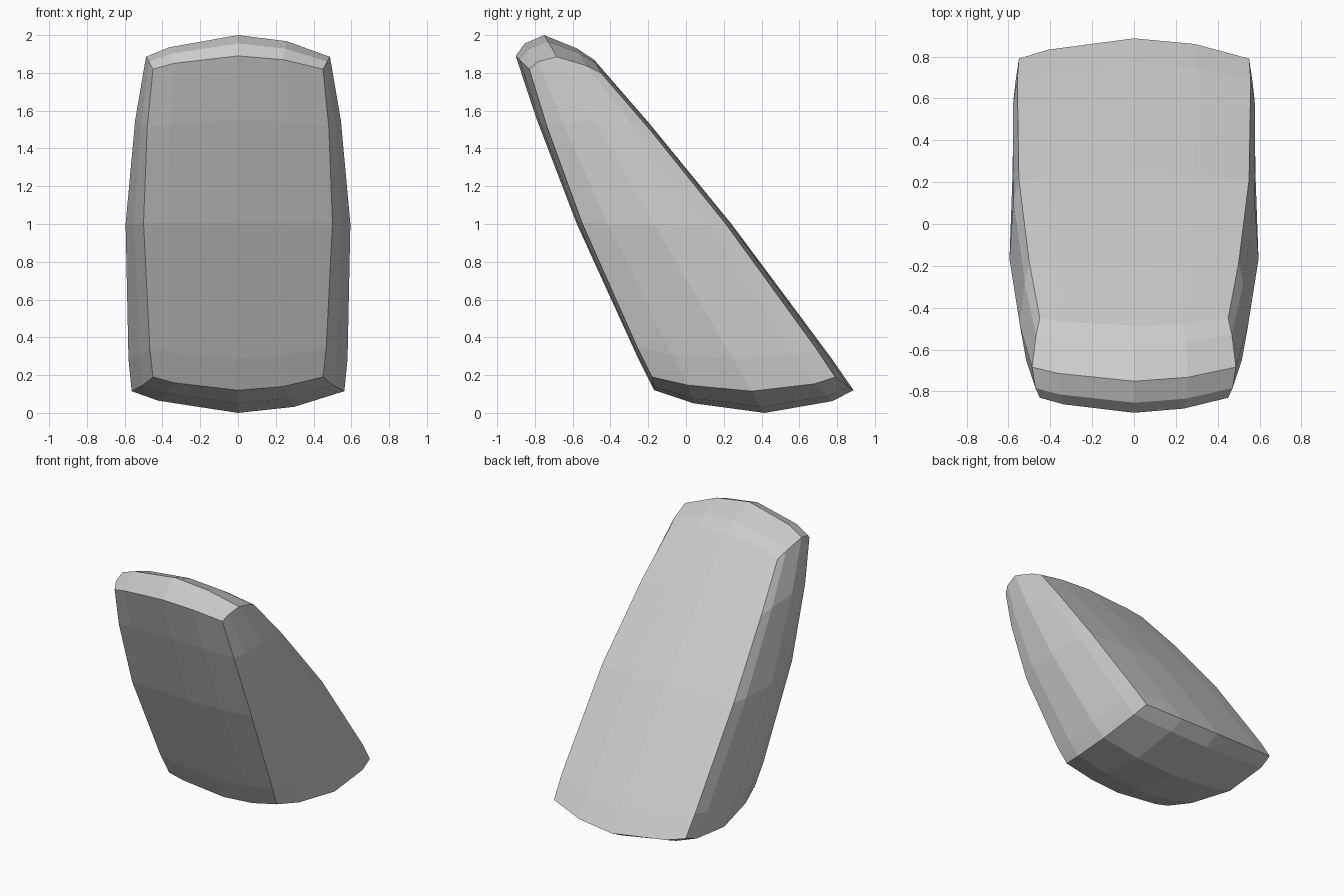
import bpy
import bmesh

if "Cube" in bpy.data.objects:
    bpy.data.objects.remove(bpy.data.objects["Cube"])

# Uneven facet positions along width, depth and height
KNOTS = ((-1, -0.75, 0, 0.53, 1), (-1, -0.65, 0, 0.72, 1), (-1, -0.81, 0, 0.62, 1))


def lerp(a, b, p):
    return a + (b - a) * (p + 1) / 2


def shape(u, v, w):
    """Map a cube point to the leaning, tapered block with bulging faces."""
    s, t, r = 1 - u * u, 1 - v * v, 1 - w * w
    # straight-edged slab
    half_x = lerp(lerp(0.45, 0.55, v), 0.45, w)
    y = lerp(lerp(-0.18, 0.79, v), lerp(-0.83, -0.45, v), w)
    z = lerp(0.20, lerp(1.83, 1.81, v), w)
    # bulges
    dz = w * (0.07 * s + 0.075 * t + 0.045 * s * t)
    x = u * (half_x + 0.05 * r + t * (0.05 - 0.013 * w + 0.02 * r))
    y += (-0.585 - 0.18 * v) * dz + v * ((0.03 - 0.0135 * v * w) * s + 0.045 * r)
    return x, y, z + dz


# Block: six faceted patches welded at the rims
bm = bmesh.new()
for axis in range(3):
    a, b = [k for k in range(3) if k != axis]
    for side in (-1, 1):
        grid = []
        for p in KNOTS[a]:
            row = []
            for q in KNOTS[b]:
                c = [0, 0, 0]
                c[axis], c[a], c[b] = side, p, q
                row.append(bm.verts.new(shape(*c)))
            grid.append(row)
        for i in range(4):
            for j in range(4):
                bm.faces.new((grid[i][j], grid[i + 1][j], grid[i + 1][j + 1], grid[i][j + 1]))
bmesh.ops.remove_doubles(bm, verts=bm.verts, dist=0.0005)
bmesh.ops.recalc_face_normals(bm, faces=bm.faces)

# Rest it on the ground
low = min(v.co.z for v in bm.verts)
bmesh.ops.translate(bm, verts=bm.verts, vec=(0, 0, -low))

mesh = bpy.data.meshes.new("leaning_block")
bm.to_mesh(mesh)
bm.free()
block = bpy.data.objects.new("leaning_block", mesh)
bpy.context.collection.objects.link(block)
